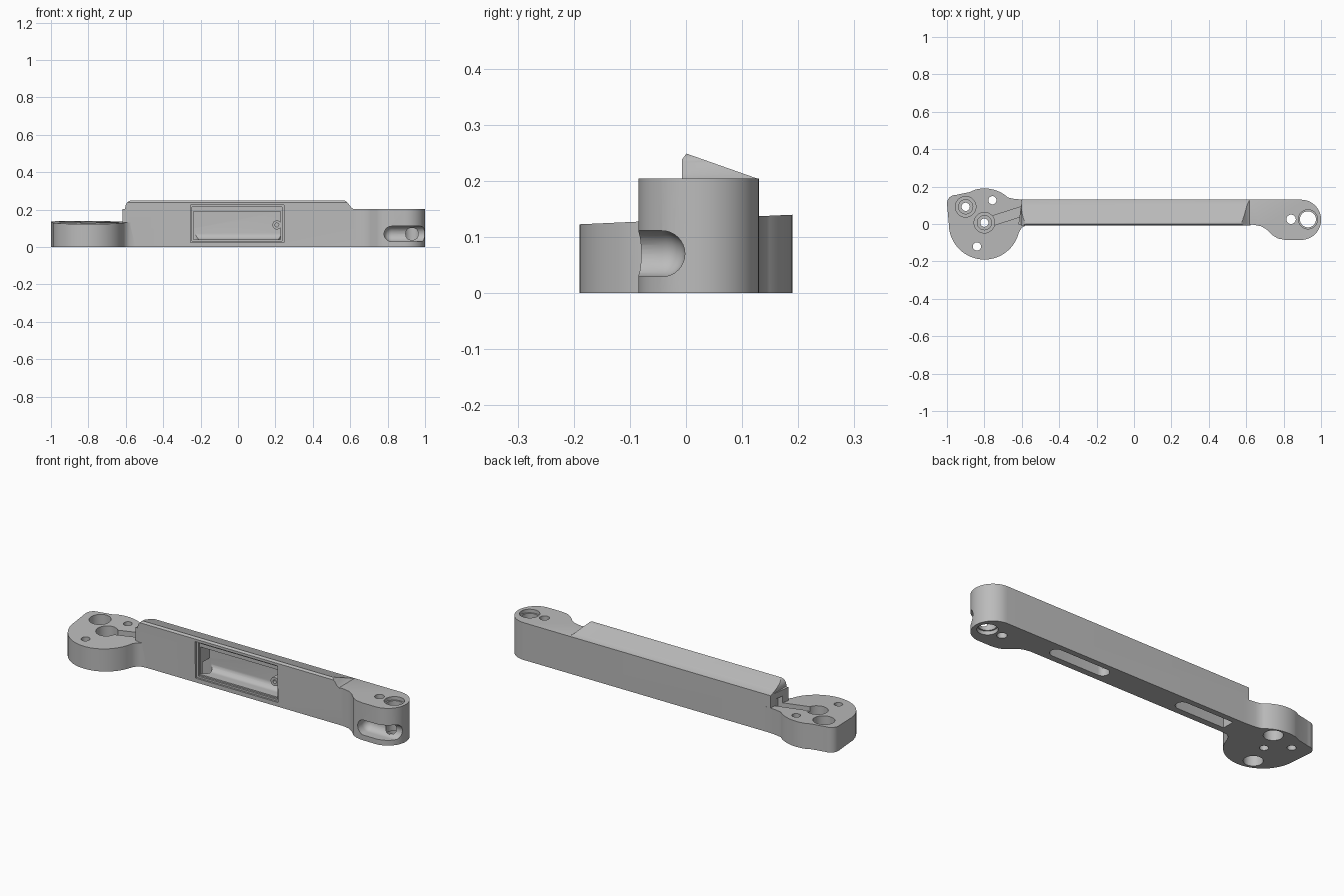
import bpy, bmesh
from math import sin, cos, radians
from mathutils import Vector

if "Cube" in bpy.data.objects:
    bpy.data.objects.remove(bpy.data.objects["Cube"], do_unlink=True)

grey = bpy.data.materials.new("plain grey")
grey.use_nodes = True
grey.diffuse_color = (0.5, 0.5, 0.5, 1)
grey.node_tree.nodes["Principled BSDF"].inputs["Base Color"].default_value = (0.5, 0.5, 0.5, 1)


def arc(cx, cy, r, a, b, n=24):
    angles = [radians(a + (b - a) * i / n) for i in range(n + 1)]
    return [(cx + r * cos(t), cy + r * sin(t)) for t in angles]


def rect(u0, u1, v0, v1):
    return [(u0, v0), (u1, v0), (u1, v1), (u0, v1)]


def finish(name, bm):
    bmesh.ops.recalc_face_normals(bm, faces=bm.faces)
    mesh = bpy.data.meshes.new(name)
    bm.to_mesh(mesh)
    bm.free()
    mesh.materials.append(grey)
    obj = bpy.data.objects.new(name, mesh)
    bpy.context.collection.objects.link(obj)
    return obj


def prism(name, outline, axis, lo, hi, planes=()):
    """Extrude an outline along an axis, then trim it with (point, normal) planes."""
    place = {"x": lambda u, v, w: (w, u, v),
             "y": lambda u, v, w: (u, w, v),
             "z": lambda u, v, w: (u, v, w)}[axis]
    bm = bmesh.new()
    face = bm.faces.new([bm.verts.new(place(u, v, lo)) for u, v in outline])
    new = bmesh.ops.extrude_face_region(bm, geom=[face])["geom"]
    shift = Vector(place(0, 0, hi - lo))
    bmesh.ops.translate(bm, vec=shift, verts=[g for g in new if isinstance(g, bmesh.types.BMVert)])
    for point, normal in planes:
        geom = bm.verts[:] + bm.edges[:] + bm.faces[:]
        cut = bmesh.ops.bisect_plane(bm, geom=geom, plane_co=point, plane_no=normal, clear_outer=True)
        rim = [g for g in cut["geom_cut"] if isinstance(g, bmesh.types.BMEdge)]
        bmesh.ops.holes_fill(bm, edges=rim, sides=0)
    return finish(name, bm)


def disc(cx, cy, r):
    return arc(cx, cy, r, 0, 360, 40)[:-1]


def combine(target, other, operation):
    mod = target.modifiers.new(operation, "BOOLEAN")
    mod.operation = operation
    mod.solver = "EXACT"
    mod.object = other
    bpy.context.view_layer.objects.active = target
    bpy.ops.object.modifier_apply(modifier=mod.name)
    bpy.data.objects.remove(other, do_unlink=True)


# Main bar with the rounded end that swells forward
bar_outline = ([(-0.618, -0.004), (0.64, -0.004), (0.68, -0.012), (0.71, -0.03),
                (0.74, -0.06), (0.77, -0.078), (0.81, -0.085)]
               + arc(0.893, 0.0225, 0.1075, -90, 90) + [(-0.6, 0.13)])
body = prism("arm_body", bar_outline, "z", 0, 0.204)

# Raised sloping spine along the bar
spine_outline = ([(-0.603, 0.1), (0.622, 0.1), (0.622, 0.2), (0.605, 0.212), (0.59, 0.232)]
                 + arc(0.56, 0.22, 0.03, 30, 90, 6) + arc(-0.563, 0.21, 0.04, 90, 180, 10))
slope = ((0, 0.005, 0.247), (0, 0.044, 0.125))
front_edge = ((0, -0.007, 0.238), (0, -0.8, 0.6))
combine(body, prism("spine", spine_outline, "y", -0.007, 0.1295, [slope, front_edge]), "UNION")

# Pivot head with a corner lobe and gently tilted top
head_outline = ([(-0.54, 0.129), (-0.6, 0.131), (-0.64, 0.134)]
                + arc(-0.8, 0, 0.19, 48, 105, 16)
                + [(-0.88, 0.17), (-0.94, 0.158)]
                + arc(-0.955, 0.11, 0.045, 85, 180, 8)
                + arc(-0.8, 0, 0.19, 180, 338, 36)
                + [(-0.613, -0.04), (-0.6, -0.02), (-0.58, -0.008), (-0.54, -0.003)])
combine(body, prism("head", head_outline, "z", 0, 0.18,
                    [((-0.8, 0, 0.131), (0, -0.045, 1))]), "UNION")


def cut(outline, axis, lo, hi):
    combine(body, prism("cutter", outline, axis, lo, hi), "DIFFERENCE")


# Counterbored pivot holes, wide at the top
for x, y in [(-0.8, 0.007), (-0.9, 0.092)]:
    cut(disc(x, y, 0.055), "z", 0.075, 0.3)
    cut(disc(x, y, 0.038), "z", 0.05, 0.3)
    cut(disc(x, y, 0.022), "z", -0.1, 0.3)

# Bolt holes, wide at the bottom
for x, y in [(-0.757, 0.127), (-0.84, -0.12)]:
    cut(disc(x, y, 0.022), "z", -0.1, 0.3)
    cut(disc(x, y, 0.048), "z", -0.1, 0.06)

# Wire groove from the pivot into the bar
cut([(-0.79, -0.02), (-0.59, 0.045), (-0.605, 0.092), (-0.805, 0.028)], "z", 0.105, 0.17)

# Pin holes at the swollen end
cut(disc(0.84, 0.025, 0.025), "z", -0.1, 0.4)
cut(disc(0.93, 0.025, 0.043), "z", -0.1, 0.4)
cut(disc(0.93, 0.025, 0.051), "z", 0.185, 0.4)
cut(disc(0.93, 0.025, 0.051), "z", -0.1, 0.02)

# Rounded side groove around the pin
bm = bmesh.new()
for x in (0.822, 1.2):
    for y in (-0.043, -0.25):
        ball = bmesh.ops.create_uvsphere(bm, u_segments=24, v_segments=16, radius=0.041)
        bmesh.ops.translate(bm, vec=(x, y, 0.07), verts=ball["verts"])
hull = bmesh.ops.convex_hull(bm, input=bm.verts[:])
inside = {g for g in hull["geom_interior"] + hull["geom_unused"] if isinstance(g, bmesh.types.BMVert)}
bmesh.ops.delete(bm, geom=list(inside), context="VERTS")
kept = {g for g in hull["geom"] if isinstance(g, bmesh.types.BMFace)}
bmesh.ops.delete(bm, geom=[f for f in bm.faces if f not in kept], context="FACES")
combine(body, finish("groove_cutter", bm), "DIFFERENCE")

# Window with a stepped rim and a cavity with a curved floor
cut(rect(-0.255, 0.245, 0.023, 0.224), "y", -0.1, 0.006)
cut(rect(-0.245, 0.235, 0.033, 0.214), "y", -0.1, 0.016)
cavity = [(-0.1, 0.04)] + arc(0.06, 0.075, 0.035, -90, 0, 8) + [(0.095, 0.19), (-0.1, 0.19)]
cut(cavity, "x", -0.238, 0.228)

# Long pockets on the underside
cut(arc(0.535, 0.065, 0.034, -90, 90, 12) + arc(0.25, 0.065, 0.034, 90, 270, 12), "z", -0.1, 0.1)
cut([(-0.53, 0.031)] + arc(-0.245, 0.065, 0.034, -90, 90, 12) + [(-0.53, 0.099)], "z", -0.1, 0.1)

# Screw boss inside the window
boss = prism("screw_boss", disc(0.208, 0.118, 0.024), "y", 0.02, 0.1)
combine(boss, prism("cutter", disc(0.208, 0.118, 0.01), "y", 0, 0.07), "DIFFERENCE")

# Smooth shading with sharp edges kept
for obj in (body, boss):
    bpy.ops.object.select_all(action="DESELECT")
    obj.select_set(True)
    bpy.context.view_layer.objects.active = obj
    bpy.ops.object.shade_smooth_by_angle(angle=radians(30))
